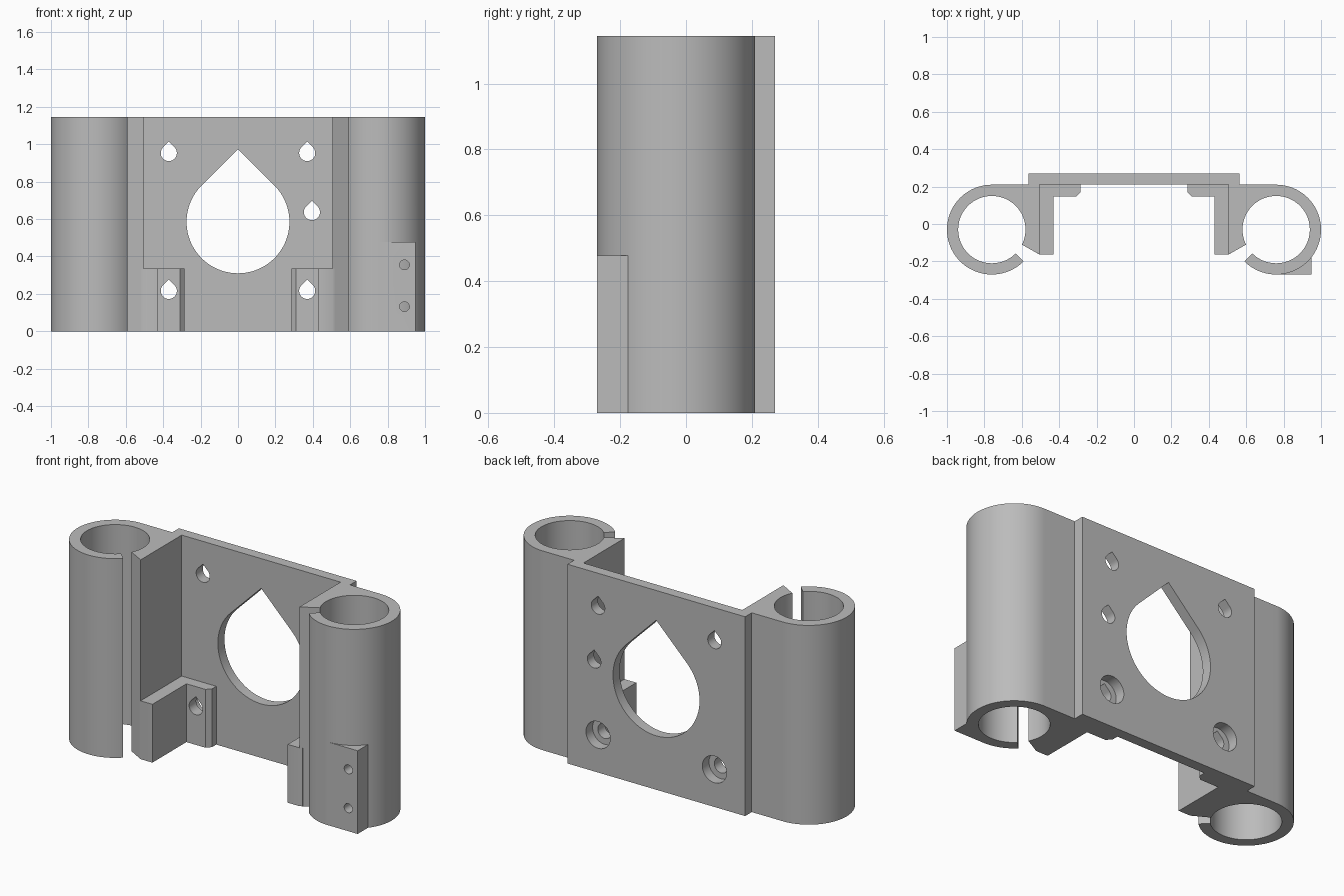
import bpy
import bmesh
from math import cos, sin, pi, radians
from mathutils import Vector

if "Cube" in bpy.data.objects:
    bpy.data.objects.remove(bpy.data.objects["Cube"], do_unlink=True)

HEIGHT = 1.145
BORE_X, BORE_Y = 0.76, -0.03
R_OUT, R_IN = 0.24, 0.18

grey = bpy.data.materials.new("plain grey")
grey.use_nodes = True
colour = (0.5, 0.5, 0.5, 1)
grey.diffuse_color = colour
grey.node_tree.nodes["Principled BSDF"].inputs["Base Color"].default_value = colour


def prism(name, outline, origin, direction):
    """Extrude a closed 3D outline along a direction."""
    bm = bmesh.new()
    face = bm.faces.new([bm.verts.new(Vector(origin) + Vector(p)) for p in outline])
    top = bmesh.ops.extrude_face_region(bm, geom=[face])
    verts = [v for v in top["geom"] if isinstance(v, bmesh.types.BMVert)]
    bmesh.ops.translate(bm, verts=verts, vec=Vector(direction))
    bmesh.ops.recalc_face_normals(bm, faces=bm.faces)
    mesh = bpy.data.meshes.new(name)
    bm.to_mesh(mesh)
    bm.free()
    mesh.materials.append(grey)
    obj = bpy.data.objects.new(name, mesh)
    bpy.context.collection.objects.link(obj)
    return obj


def upright(name, points, height):
    return prism(name, [(x, y, 0) for x, y in points], (0, 0, 0), (0, 0, height))


def arc(radius, start, end, steps=80):
    angles = [radians(start + (end - start) * i / steps) for i in range(steps + 1)]
    return [(BORE_X + radius * cos(a), BORE_Y + radius * sin(a)) for a in angles]


def hole(x, z, r, y_from, y_to, teardrop=True, steps=48):
    """Cutter along y; the teardrop has a 45 degree pointed roof."""
    start, sweep = (pi * 0.75, pi * 1.5) if teardrop else (0, 2 * pi)
    count = steps + 1 if teardrop else steps
    pts = [(r * cos(start + sweep * i / steps), 0, r * sin(start + sweep * i / steps))
           for i in range(count)]
    if teardrop:
        pts.append((0, 0, r * 2 ** 0.5))
    return prism("hole_cutter", pts, (x, y_from, z), (0, y_to - y_from, 0))


def combine(obj, other, operation):
    bpy.context.view_layer.objects.active = obj
    mod = obj.modifiers.new(operation, "BOOLEAN")
    mod.operation = operation
    mod.solver = "EXACT"
    mod.object = other
    bpy.ops.object.modifier_apply(modifier=mod.name)
    bpy.data.objects.remove(other, do_unlink=True)


# Main body: back plate, side walls and split tubes as one mirrored profile
half = [(0.505, 0.21), (0.505, -0.163)]
half += arc(R_IN, 206.6, -135)
half += arc(R_OUT, -135, 90)
half += [(0.565, 0.21), (0.565, 0.27)]
body = upright("motor_bracket", half + [(-x, y) for x, y in reversed(half)], HEIGHT)

# Lower stops with chamfered screw feet, on both sides
foot = [(0.52, -0.155), (0.505, -0.163), (0.43, -0.163), (0.43, 0.146), (0.31, 0.146),
        (0.285, 0.172), (0.285, 0.23), (0.52, 0.23)]
for side in (1, -1):
    combine(body, upright("lower_stop", [(side * x, y) for x, y in foot], 0.335), "UNION")

# Switch mount on the left tube
mount = [(BORE_X, -0.27), (0.95, -0.27), (0.95, -0.17), (0.932, -0.15),
         (0.865, -0.212), (BORE_X, -0.24)]
combine(body, upright("switch_mount", mount, 0.478), "UNION")

# Central opening, screw holes, counterbores from the back, switch screw holes
cutters = [hole(0, 0.585, 0.275, 0.1, 0.3, steps=96)]
for x, z in [(0.37, 0.953), (-0.37, 0.953), (0.395, 0.637), (0.37, 0.216), (-0.37, 0.216)]:
    cutters.append(hole(x, z, 0.043, 0.1, 0.3))
for x in (0.37, -0.37):
    cutters.append(hole(x, 0.216, 0.077, 0.21, 0.3, teardrop=False))
for z in (0.355, 0.132):
    cutters.append(hole(0.89, z, 0.026, -0.3, -0.1, teardrop=False, steps=32))
for cutter in cutters:
    combine(body, cutter, "DIFFERENCE")

# Smooth tubes and holes, keep the corners crisp
bpy.ops.object.select_all(action="DESELECT")
body.select_set(True)
bpy.context.view_layer.objects.active = body
bpy.ops.object.shade_smooth_by_angle(angle=radians(30))
